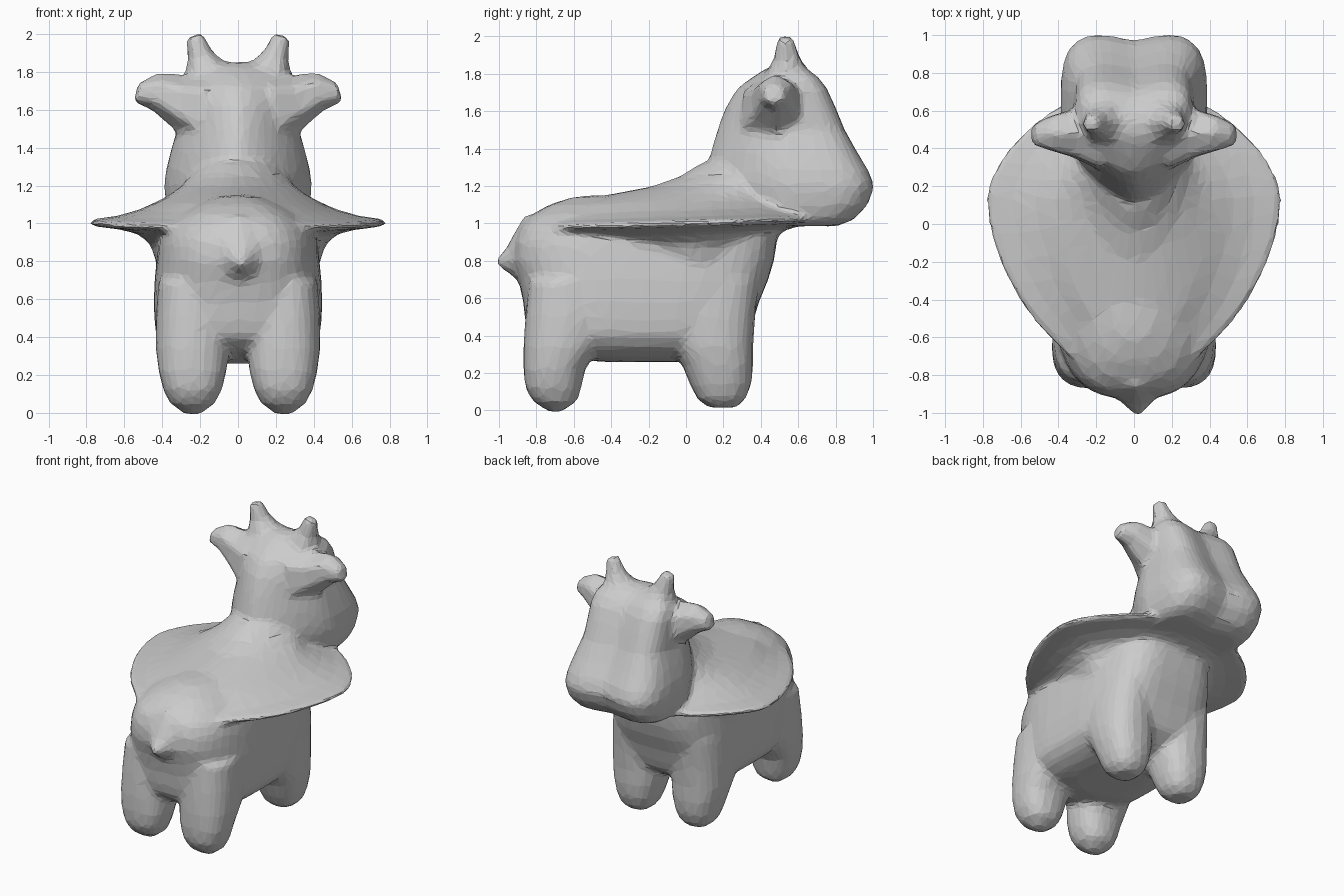
import bpy, bmesh, math
from mathutils import Vector


def skin(bm, rings):
    """Bridge rings of points into a closed solid."""
    rows = [[bm.verts.new(p) for p in r] for r in rings]
    n = len(rows[0])
    for a, b in zip(rows, rows[1:]):
        for i in range(n):
            j = (i + 1) % n
            bm.faces.new((a[i], a[j], b[j], b[i]))
    bm.faces.new(rows[0][::-1])
    bm.faces.new(rows[-1])


def stack(bm, levels, k=0.5, n_front=2.0, n_back=2.0, x=0.0, sides=48, dent=0.0, tilt=0.0):
    """Horizontal rounded sections: (z, y min, y max, half width)."""
    rings = []
    for z, y0, y1, w in levels:
        yc = y0 + (y1 - y0) * k
        ring = []
        for i in range(sides):
            a = 2 * math.pi * i / sides
            c, s = math.cos(a), math.sin(a)
            e = 2 / (n_front if s > 0 else n_back)
            h = (y1 - yc) if s > 0 else (yc - y0)
            px = math.copysign(abs(c) ** e, c) * w
            py = yc + math.copysign(abs(s) ** e, s) * h
            if s > 0.3:
                py -= dent * math.exp(-(px / .13) ** 2)
            ring.append((x + px, py, z + tilt * py))
        rings.append(ring)
    skin(bm, rings)


def tube(bm, stations, sides):
    """Tapered limb through (point, radius) stations."""
    d = (Vector(stations[-1][0]) - Vector(stations[0][0])).normalized()
    u = d.cross(Vector((0, 1, 0) if abs(d.y) < .9 else (0, 0, 1))).normalized()
    v = d.cross(u)
    skin(bm, [[Vector(p) + r * (u * math.cos(2 * math.pi * i / sides)
                                + v * math.sin(2 * math.pi * i / sides))
               for i in range(sides)] for p, r in stations])


bm = bmesh.new()

# Torso
stack(bm, [(.26, -.46, -.04, .2), (.285, -.62, .1, .3), (.33, -.76, .24, .38),
           (.4, -.84, .33, .43), (.48, -.86, .36, .44), (.58, -.87, .39, .445),
           (.7, -.895, .44, .44), (.8, -.925, .47, .43), (.9, -.92, .485, .42),
           (.98, -.89, .49, .39), (1.05, -.82, .5, .32), (1.1, -.73, .5, .24),
           (1.14, -.61, .5, .14), (1.15, -.5, .4, .08)], n_front=3.6, n_back=2.9)

# Thin side flange sweeping up into the back
stack(bm, [(.7, -.4, .4, .4), (.8, -.5, .44, .435), (.89, -.6, .47, .465),
           (.945, -.7, .52, .53), (.97, -.78, .62, .64), (.985, -.85, .75, .785),
           (1.015, -.85, .75, .785), (1.035, -.8, .7, .64), (1.07, -.74, .65, .52),
           (1.12, -.66, .6, .41), (1.16, -.45, .57, .34), (1.2, -.2, .55, .29),
           (1.25, -.04, .53, .25), (1.32, .08, .5, .2)],
      k=.61, n_front=1.7, n_back=1.7, tilt=.03)

# Head and neck
stack(bm, [(.985, .35, .82, .3), (1.02, .24, .91, .35), (1.1, .16, .985, .38),
           (1.2, .11, 1.02, .39), (1.28, .11, .99, .38), (1.38, .13, .93, .355),
           (1.5, .165, .865, .32), (1.62, .21, .815, .315), (1.72, .27, .77, .31),
           (1.78, .35, .725, .29), (1.83, .43, .66, .24), (1.85, .48, .6, .16)],
      k=.52, n_front=4, n_back=1.55, dent=.045)

# Legs, running up into the torso
for x in (-.24, .24):
    stack(bm, [(-.01, -.73, -.67, .04), (.05, -.82, -.58, .12), (.12, -.86, -.56, .155),
               (.22, -.87, -.54, .18), (.34, -.87, -.46, .195), (.5, -.86, -.4, .195),
               (.7, -.84, -.4, .18)],
          x=x, n_front=2.4, n_back=2.4, sides=20)
    stack(bm, [(.015, .12, .27, .07), (.06, .06, .32, .125), (.14, .02, .35, .155),
               (.24, -.02, .36, .18), (.34, -.08, .36, .195), (.5, -.14, .37, .195),
               (.7, -.14, .39, .18)],
          x=x, n_front=2.4, n_back=2.4, sides=20)

# Horns and ears
for s in (-1, 1):
    tube(bm, [((s * .14, .54, 1.69), .17), ((s * .165, .54, 1.8), .13),
              ((s * .2, .54, 1.89), .075), ((s * .23, .53, 1.995), .05)], 6)
    tube(bm, [((s * .2, .48, 1.61), .21), ((s * .32, .48, 1.645), .145),
              ((s * .44, .48, 1.70), .105), ((s * .54, .47, 1.69), .06)], 6)

# Tail stub
tube(bm, [((.01, -.82, .82), .24), ((.015, -.9, .81), .14), ((.02, -.95, .8), .075),
          ((.02, -1.015, .79), .02)], 8)

bmesh.ops.recalc_face_normals(bm, faces=bm.faces)
me = bpy.data.meshes.new("cow_body")
bm.to_mesh(me)
bm.free()
body = bpy.data.objects.new("cow_body", me)
bpy.context.collection.objects.link(body)

# Melt the parts together, then reduce to the coarse faceted surface
m = body.modifiers.new("merge", 'REMESH')
m.mode = 'VOXEL'
m.voxel_size = 0.016
m = body.modifiers.new("soften", 'SMOOTH')
m.factor = 0.5
m.iterations = 20
m = body.modifiers.new("facets", 'DECIMATE')
m.ratio = 0.05
